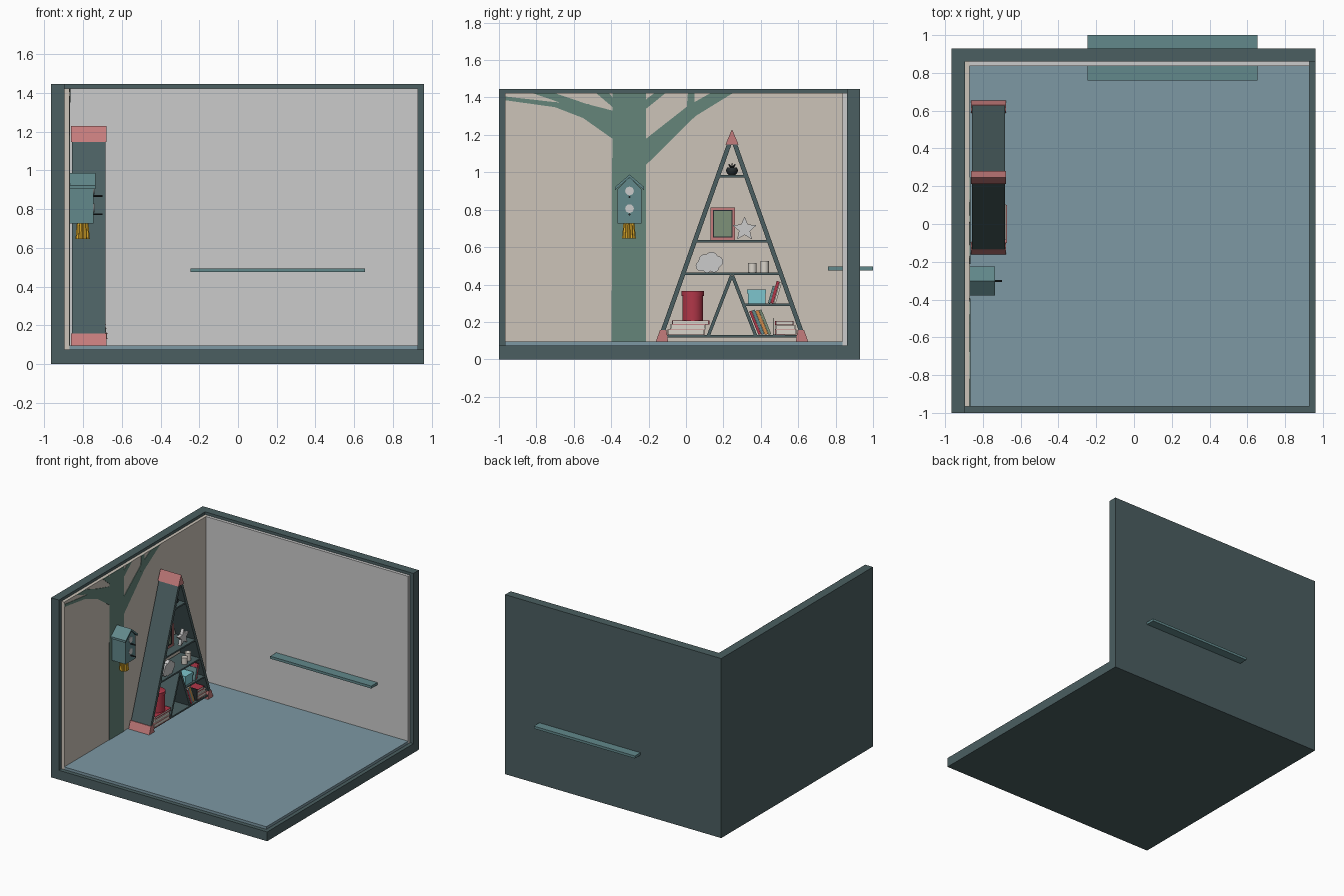
import bpy, bmesh, math
from mathutils import Matrix, Vector

if "Cube" in bpy.data.objects:
    bpy.data.objects.remove(bpy.data.objects["Cube"])

def mat(name, hexa):
    m = bpy.data.materials.new(name)
    rgb = [int(hexa[i:i + 2], 16) / 255 for i in (0, 2, 4)]
    m.diffuse_color = [c ** 2.2 for c in rgb] + [1]
    m.use_nodes = True
    m.node_tree.nodes["Principled BSDF"].inputs["Base Color"].default_value = m.diffuse_color
    return m

DARK = mat("dark_slate", "4C5F61")
BLUE = mat("floor_blue", "7C97A2")
TAN = mat("wall_tan", "CBC2B7")
TREE = mat("tree_green", "658479")
TEAL = mat("teal", "62878A")
PINK = mat("pink", "C47B7B")
RED = mat("red", "B03A4A")
CYAN = mat("cyan", "7CC4CC")
YELLOW = mat("yellow", "D9A62E")
BLACK = mat("black", "2A3032")
GREEN = mat("picture_green", "7C9078")
CREAM = mat("cream", "D8D2C8")
ORANGE = mat("orange", "D08A4A")

def make(name, bm, m, smooth=False):
    bmesh.ops.recalc_face_normals(bm, faces=bm.faces)
    me = bpy.data.meshes.new(name)
    bm.to_mesh(me)
    bm.free()
    ob = bpy.data.objects.new(name, me)
    bpy.context.collection.objects.link(ob)
    if m:
        me.materials.append(m)
    if smooth:
        bpy.ops.object.select_all(action='DESELECT')
        ob.select_set(True)
        bpy.context.view_layer.objects.active = ob
        bpy.ops.object.shade_smooth_by_angle(angle=math.radians(35))
    return ob

def add_box(bm, x0, x1, y0, y1, z0, z1, M=Matrix()):
    T = Matrix.Translation(((x0 + x1) / 2, (y0 + y1) / 2, (z0 + z1) / 2))
    bmesh.ops.create_cube(bm, size=1, matrix=M @ T @ Matrix.Diagonal((x1 - x0, y1 - y0, z1 - z0, 1)))

def box(name, x0, x1, y0, y1, z0, z1, m=None):
    bm = bmesh.new()
    add_box(bm, x0, x1, y0, y1, z0, z1)
    return make(name, bm, m)

def prism(name, pts, x0, x1, m=None, smooth=False):
    """Extrude a (y, z) outline along x."""
    bm = bmesh.new()
    f = bm.faces.new([bm.verts.new((x0, y, z)) for y, z in pts])
    r = bmesh.ops.extrude_face_region(bm, geom=[f])
    bmesh.ops.translate(bm, vec=(x1 - x0, 0, 0), verts=[v for v in r['geom'] if isinstance(v, bmesh.types.BMVert)])
    return make(name, bm, m, smooth)

def lathe(name, x, y, prof, m=None, n=32, flute=0, smooth=True):
    """Stack of (radius, z) rings, optionally fluted."""
    bm = bmesh.new()
    rings = []
    for r, z in prof:
        rings.append([bm.verts.new((x + (r - flute * (i % 2)) * math.cos(math.tau * i / n),
                                    y + (r - flute * (i % 2)) * math.sin(math.tau * i / n), z)) for i in range(n)])
    for a, b in zip(rings, rings[1:]):
        for i in range(n):
            bm.faces.new((a[i], a[(i + 1) % n], b[(i + 1) % n], b[i]))
    bm.faces.new(rings[0])
    bm.faces.new(rings[-1])
    return make(name, bm, m, smooth)

def circle(y, z, r, n=24):
    return [(y + r * math.cos(math.tau * i / n), z + r * math.sin(math.tau * i / n)) for i in range(n)]

def book(name, x, y, z, t, h, d, deg, m, pages_out=False):
    """Cover boards, spine and page block; deg tilts the book about x."""
    a = math.radians(deg)
    M = Matrix.Translation((x, y, z + (t * math.sin(-a) if a < 0 else 0))) @ Matrix.Rotation(a, 4, 'X')
    c = 0.003
    bm = bmesh.new()
    add_box(bm, -d, 0, 0, c, 0, h, M)
    add_box(bm, -d, 0, t - c, t, 0, h, M)
    s = -d if pages_out else -c
    add_box(bm, s, s + c, c, t - c, 0, h, M)
    make(name + "_cover", bm, m)
    bm = bmesh.new()
    p = c if pages_out else 0
    add_box(bm, -d + p + (0 if pages_out else 0.004), -c - (0.001 if pages_out else 0), c, t - c, 0.004, h - 0.004, M)
    make(name + "_pages", bm, CREAM)

# Room shell and inner panels
box("floor_base", -0.965, 0.96, -1, 0.93, 0, 0.075, DARK)
box("left_wall", -0.965, -0.895, -1, 0.93, 0.075, 1.445, DARK)
box("back_wall", -0.895, 0.96, 0.86, 0.93, 0.075, 1.445, DARK)
box("floor_panel", -0.87, 0.93, -0.967, 0.836, 0.075, 0.096, BLUE)
box("left_panel", -0.895, -0.87, -0.967, 0.86, 0.075, 1.423, TAN)
box("back_panel", -0.87, 0.93, 0.836, 0.86, 0.075, 1.423)
box("wall_shelf", -0.245, 0.655, 0.76, 1.0, 0.475, 0.495, TEAL)

# Tree silhouette on the left wall
tree = {
    "tree_trunk": [(-0.398, 0.096), (-0.213, 0.096), (-0.213, 1.423), (-0.393, 1.423)],
    "tree_branch_long": [(-0.394, 1.18), (-0.394, 1.30), (-0.52, 1.365), (-0.70, 1.375), (-0.965, 1.405),
                         (-0.965, 1.385), (-0.70, 1.348), (-0.55, 1.29)],
    "tree_branch_upper": [(-0.394, 1.25), (-0.394, 1.33), (-0.53, 1.365), (-0.70, 1.423), (-0.82, 1.423), (-0.52, 1.32)],
    "tree_branch_right": [(-0.213, 1.04), (0.05, 1.30), (0.25, 1.423), (0.13, 1.423), (0.01, 1.355), (-0.213, 1.18)],
    "tree_twig_right": [(-0.213, 1.34), (-0.11, 1.423), (-0.17, 1.423), (-0.213, 1.39)],
    "tree_twig_mid": [(0.0, 1.30), (0.045, 1.34), (0.045, 1.423), (0.01, 1.423)],
    "tree_twig_left": [(-0.394, 1.35), (-0.394, 1.40), (-0.41, 1.423), (-0.48, 1.423)],
}
for i, (name, pts) in enumerate(tree.items()):
    prism(name, pts, -0.871, -0.867 + 0.0002 * i, TREE)

# Birdhouse with entrances, perches and straw
by = -0.302
prism("birdhouse_body", [(by - .064, .725), (by + .064, .725), (by + .064, .91), (by, .972), (by - .064, .91)], -0.868, -0.745, TEAL)
prism("birdhouse_roof", [(by - .077, .905), (by, .972), (by + .077, .905), (by + .077, .922), (by, .988), (by - .077, .922)], -0.868, -0.735, TEAL)
for i, z in enumerate((0.9, 0.806)):
    prism(f"birdhouse_hole_{i}", circle(by, z, 0.023), -0.76, -0.742, None, True)
    prism(f"birdhouse_perch_{i}", circle(by, z - 0.032, 0.005, 10), -0.75, -0.70, BLACK, True)
lathe("birdhouse_straw", -0.802, by - 0.003, [(0.037, 0.645), (0.03, 0.727)], YELLOW, 24, 0.006, False)

# A-frame bookcase
C, X0, X1 = 0.246, -0.857, -0.683
half = lambda z: (1.228 - z) * 0.355
for side, s in (("left", -1), ("right", 1)):
    zb, zt = 0.1, 1.15
    prism(f"bookcase_{side}_leg", [(C + s * half(zb), zb), (C + s * half(zt), zt), (C + s * (half(zt) - .025), zt),
                                   (C + s * (half(zb) - .025), zb)], X0, X1, DARK)
    prism(f"bookcase_{side}_foot", [(C + s * (half(.096) + .005), .096), (C + s * (half(.157) + .005), .157),
                                    (C + s * (half(.157) - .029), .157), (C + s * (half(.096) - .06), .096)], -0.862, -0.678, PINK)
    prism(f"bookcase_{side}_inner_brace", [(C + s * .135, .128), (C + s * .008, .458), (C - s * .003, .436), (C + s * .117, .128)],
          X0, X1 - .002 * (s > 0), DARK)
prism("bookcase_top_cap", [(C, 1.23), (C - .035, 1.148), (C + .035, 1.148)], -0.862, -0.678, PINK)
for i, z in enumerate((0.985, 0.637, 0.464, 0.13)):
    w = half(z) - 0.02
    box(f"bookcase_shelf_{i}", X0, X1, C - w, C + w, z - 0.012, z, DARK)
box("bookcase_half_shelf", X0, X1, 0.308, C + half(.295) - .02, 0.286, 0.298, DARK)

# Potted plant
lathe("plant_pot", -0.74, C, [(.018, .985), (.03, 1.0), (.032, 1.012), (.026, 1.025)], BLACK)
bm = bmesh.new()
for i in range(9):
    tilt = 0.15 if i == 8 else 0.75
    M = (Matrix.Translation((-0.74, C, 1.02)) @ Matrix.Rotation(math.tau * i / 8, 4, 'Z')
         @ Matrix.Rotation(tilt, 4, 'Y') @ Matrix.Translation((0, 0, .018)))
    bmesh.ops.create_cone(bm, cap_ends=True, segments=6, radius1=.006, radius2=0, depth=.038, matrix=M)
make("plant_leaves", bm, BLACK)

# Picture frame, star, cloud and candles
def ring(name, y0, y1, z0, z1, w, x0, x1, m):
    bm = bmesh.new()
    add_box(bm, x0, x1, y0, y0 + w, z0, z1)
    add_box(bm, x0, x1, y1 - w, y1, z0, z1)
    add_box(bm, x0, x1, y0 + w, y1 - w, z0, z0 + w)
    add_box(bm, x0, x1, y0 + w, y1 - w, z1 - w, z1)
    make(name, bm, m)
ring("picture_frame", .13, .262, .637, .813, .014, -.78, -.755, PINK)
ring("picture_border", .144, .248, .651, .799, .006, -.778, -.76, BLACK)
box("picture", -.778, -.765, .15, .242, .657, .793, GREEN)
star = [(.313 + r * math.sin(math.pi * i / 5), .696 + r * math.cos(math.pi * i / 5))
        for i in range(10) for r in [.067 if i % 2 == 0 else .031]]
prism("star", star, -.725, -.7)
lobes = [(-.045, -.015, .028), (-.025, .015, .032), (.012, .026, .034), (.043, .008, .03), (.025, -.022, .027), (-.012, -.027, .024)]
cloud = []
for i in range(72):
    d = Vector((math.cos(math.tau * i / 72), math.sin(math.tau * i / 72)))
    far = 0.02
    for y, z, r in lobes:
        b = d.dot(Vector((y, z)))
        k = b * b - (y * y + z * z - r * r)
        if k > 0:
            far = max(far, b + math.sqrt(k))
    cloud.append((.125 + d.x * far, .514 + d.y * far))
prism("cloud", cloud, -.73, -.7, None, True)
for i, (y, z) in enumerate(((.355, .516), (.42, .526))):
    lathe(f"candle_{i}", -.725 - .015 * i, y, [(.023, .464), (.023, z)], CREAM)

# Lidded jar on a stack of books
stack = ((-.1, .2, .03, PINK), (-.085, .19, .026, CREAM), (-.075, .2, .02, RED))
z = 0.13
for i, (y, w, t, m) in enumerate(stack):
    book(f"left_stack_{i}", -.672 - .005 * i, y, z, t, w, .15, -90, m, True)
    z += t + 0.0005
lathe("jar_body", -.745, .036, [(.056, z), (.056, .345)], RED)
lathe("jar_lid", -.745, .036, [(.06, .338), (.06, .364), (.057, .366)], RED)

# Leaning books, bookend and flat stack
y = 0.388
for i, (t, h, m) in enumerate(((.014, .135, RED), (.016, .14, TEAL), (.018, .138, ORANGE), (.014, .142, GREEN))):
    book(f"leaning_book_{i}", -.69 - .004 * i, y, .13, t, h, .12, 22, m)
    y += t / math.cos(math.radians(22)) + .001
box("bookend_upright", -.80, -.69, .464, .469, .13, .222, BLACK)
box("bookend_base", -.80, -.69, .469, .53, .1301, .133, BLACK)
z = 0.1335
for i, (w, t, m) in enumerate(((.115, .026, PINK), (.112, .022, CREAM), (.1, .022, RED))):
    book(f"right_stack_{i}", -.69 - .006 * i, .476, z, t, w, .13, -90, m, True)
    z += t + .0005

# Storage box and upper books
box("storage_box", -.8, -.7, .332, .424, .298, .358, CYAN)
box("storage_box_lid", -.803, -.697, .327, .429, .352, .374, CYAN)
y = 0.438
for i, (t, h, m) in enumerate(((.012, .095, TEAL), (.016, .122, RED), (.011, .115, CREAM))):
    book(f"upper_book_{i}", -.692 - .004 * i, y, .298, t, h, .12, -16, m)
    y += t / math.cos(math.radians(16)) + .001
